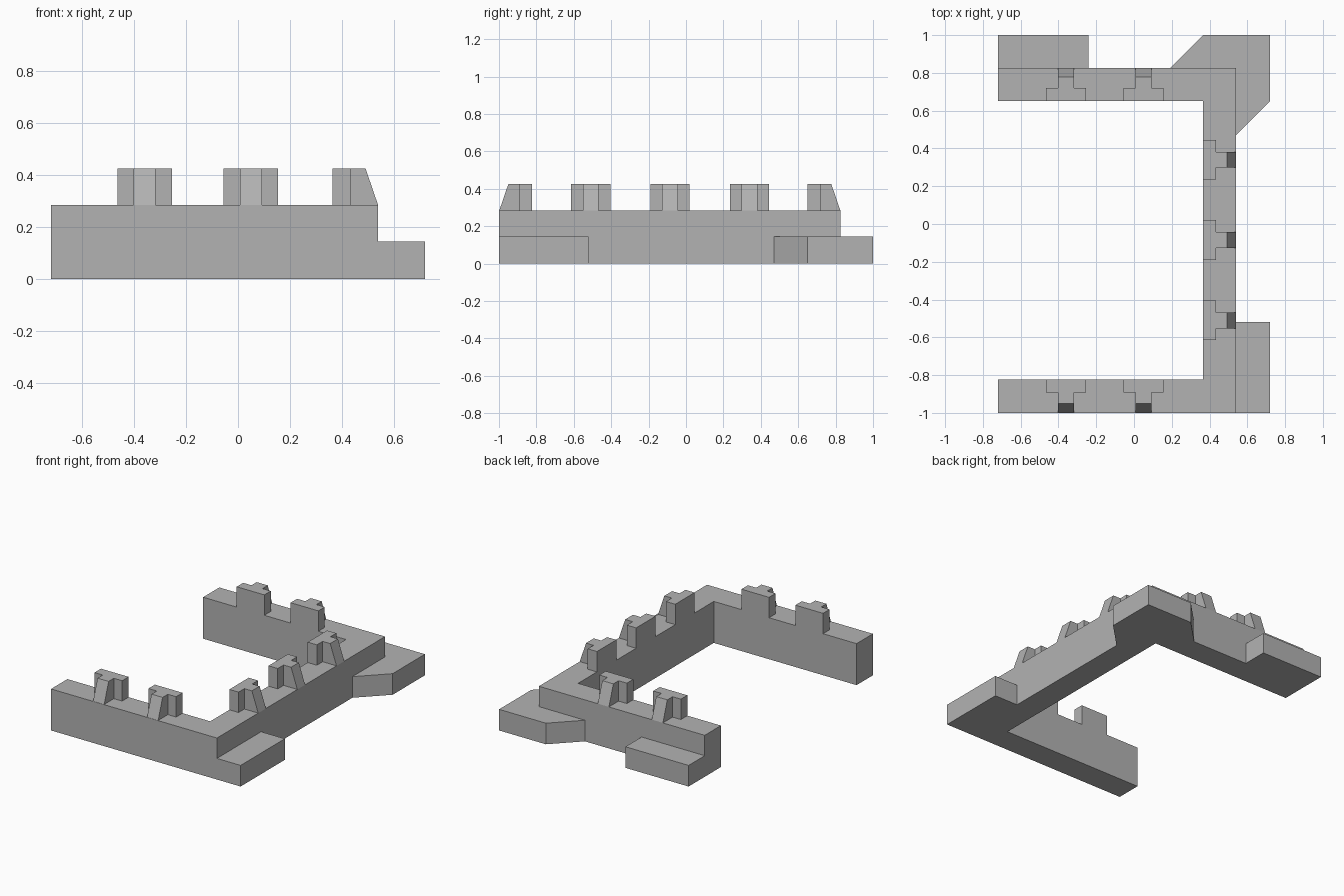
import bpy, bmesh
from math import pi
from mathutils import Matrix, Vector

cube = bpy.data.objects.get("Cube")
if cube:
    bpy.data.objects.remove(cube, do_unlink=True)

stone = bpy.data.materials.new("grey stone")
stone.use_nodes = True
GREY = (0.45, 0.45, 0.45, 1)
stone.diffuse_color = GREY
stone.node_tree.nodes["Principled BSDF"].inputs["Base Color"].default_value = GREY

WALL_H, LEDGE_H, TOP = 0.285, 0.145, 0.425
XL, XI, XO, XR = -0.72, 0.365, 0.54, 0.72      # wall end, inner, outer, ledge edge
YF, YFI, YBI, YBO, YB = -1.0, -0.823, 0.65, 0.825, 1.0


def prism(name, outline, z0, z1, top=None, matrix=None):
    """Solid between a lower outline and an optional different upper one."""
    bm = bmesh.new()
    low = [bm.verts.new((x, y, z0)) for x, y in outline]
    high = [bm.verts.new((x, y, z1)) for x, y in top or outline]
    bm.faces.new(low)
    bm.faces.new(high)
    n = len(low)
    for i in range(n):
        j = (i + 1) % n
        bm.faces.new((low[i], low[j], high[j], high[i]))
    bmesh.ops.recalc_face_normals(bm, faces=bm.faces)
    mesh = bpy.data.meshes.new(name)
    bm.to_mesh(mesh)
    bm.free()
    mesh.materials.append(stone)
    ob = bpy.data.objects.new(name, mesh)
    if matrix:
        ob.matrix_world = matrix
    bpy.context.collection.objects.link(ob)
    return ob


def rect(x0, x1, y0, y1):
    return [(x0, y0), (x1, y0), (x1, y1), (x0, y1)]


# Three-sided wall
prism("wall", [(XL, YF), (XO, YF), (XO, YBO), (XL, YBO),
               (XL, YBI), (XI, YBI), (XI, YFI), (XL, YFI)], 0, WALL_H)

# Low outer ledges
prism("side_ledge", rect(XO, XR, YF, -0.52), 0, LEDGE_H)
prism("back_ledge", rect(XL, -0.24, YBO, YB), 0, LEDGE_H)
prism("corner_ledge", [(XO, 0.47), (XR, YBI), (XR, YB), (XI, YB),
                       (0.19, YBO), (XO, YBO)], 0, LEDGE_H)


# Merlon: a T in plan, with a buttress sloping to the wall's outer face
def tee(reach):
    half = [(0.105, 0), (0.105, -0.07), (0.042, -0.07), (0.042, -reach)]
    return half + [(-x, y) for x, y in reversed(half)]


def merlon(name, x, y, angle):
    prism(name, tee(0.175), WALL_H, TOP, tee(0.127),
          Matrix.Translation(Vector((x, y, 0))) @ Matrix.Rotation(angle, 4, "Z"))


for i, x in enumerate((-0.36, 0.05)):
    merlon(f"front_merlon_{i + 1}", x, YFI, 0)
    merlon(f"back_merlon_{i + 1}", x, YBI, pi)
for i, y in enumerate((-0.51, -0.085, 0.34)):
    merlon(f"side_merlon_{i + 1}", XI, y, pi / 2)
